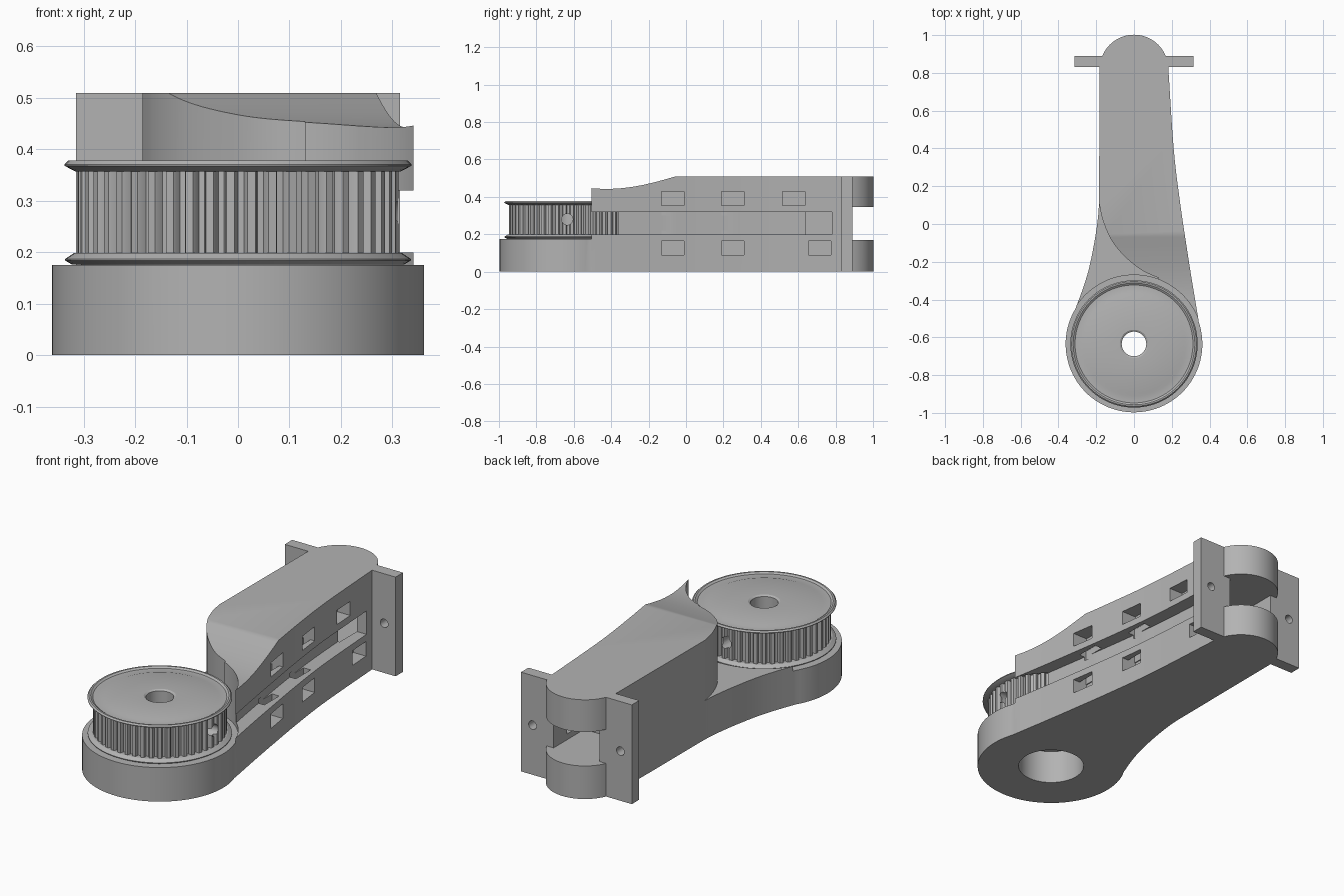
import bpy, bmesh, math
from mathutils import Vector

old = bpy.data.objects.get("Cube")
if old:
    bpy.data.objects.remove(old, do_unlink=True)

grey = bpy.data.materials.new("plain grey")
grey.use_nodes = True
grey.diffuse_color = (0.45, 0.45, 0.45, 1)
grey.node_tree.nodes["Principled BSDF"].inputs["Base Color"].default_value = (0.45, 0.45, 0.45, 1)

HUB_Y = -0.635


def finish(name, bm):
    bmesh.ops.recalc_face_normals(bm, faces=bm.faces[:])
    mesh = bpy.data.meshes.new(name)
    bm.to_mesh(mesh)
    bm.free()
    mesh.materials.append(grey)
    ob = bpy.data.objects.new(name, mesh)
    bpy.context.collection.objects.link(ob)
    return ob


def prism(name, outline, low, high, axis="Z"):
    """Extrude a 2D outline along Z (x, y), Y (x, z) or X (y, z)."""
    place = {"Z": lambda a, b, h: (a, b, h),
             "Y": lambda a, b, h: (a, h, b),
             "X": lambda a, b, h: (h, a, b)}[axis]
    bm = bmesh.new()
    ends = [[bm.verts.new(place(a, b, h)) for a, b in outline] for h in (low, high)]
    for ring in ends:
        bm.faces.new(ring)
    n = len(outline)
    for i in range(n):
        j = (i + 1) % n
        bm.faces.new((ends[0][i], ends[0][j], ends[1][j], ends[1][i]))
    return finish(name, bm)


def box(name, x0, x1, y0, y1, z0, z1):
    return prism(name, [(x0, y0), (x1, y0), (x1, y1), (x0, y1)], z0, z1)


def arc(cx, cy, r, start, end, steps):
    angles = [math.radians(start + (end - start) * i / steps) for i in range(steps + 1)]
    return [(cx + r * math.cos(a), cy + r * math.sin(a)) for a in angles]


def circle(cx, cy, r, steps=64):
    return arc(cx, cy, r, 0, 360, steps)[:-1]


def smooth_path(points, steps=5):
    """Catmull-Rom curve through the points."""
    p = [Vector(q) for q in points]
    p = [2 * p[0] - p[1]] + p + [2 * p[-1] - p[-2]]
    out = []
    for a, b, c, d in zip(p, p[1:], p[2:], p[3:]):
        for i in range(steps):
            t = i / steps
            v = 0.5 * (2 * b + (c - a) * t + (2 * a - 5 * b + 4 * c - d) * t ** 2
                       + (3 * b - a - 3 * c + d) * t ** 3)
            out.append((v.x, v.y))
    return out + [tuple(points[-1])]


def lathe(name, profile, steps=96):
    """Spin a closed (radius, z) profile around the pulley axis."""
    bm = bmesh.new()
    rings = []
    for i in range(steps):
        a = math.tau * i / steps
        rings.append([bm.verts.new((r * math.cos(a), HUB_Y + r * math.sin(a), z))
                      for r, z in profile])
    n = len(profile)
    for i in range(steps):
        here, there = rings[i], rings[(i + 1) % steps]
        for k in range(n):
            m = (k + 1) % n
            bm.faces.new((here[k], here[m], there[m], there[k]))
    return finish(name, bm)


def boolean(target, other, operation="DIFFERENCE"):
    mod = target.modifiers.new("cut", "BOOLEAN")
    mod.operation = operation
    mod.solver = "EXACT"
    mod.object = other
    bpy.context.view_layer.objects.active = target
    bpy.ops.object.modifier_apply(modifier=mod.name)
    bpy.data.objects.remove(other, do_unlink=True)


def shade(ob, degrees=28):
    bpy.ops.object.select_all(action="DESELECT")
    ob.select_set(True)
    bpy.context.view_layer.objects.active = ob
    bpy.ops.object.shade_smooth_by_angle(angle=math.radians(degrees))


# Arm body outline: round pulley seat, tapering sides, rounded far end
right_side = smooth_path([(0.342, -0.51), (0.31, -0.32), (0.28, -0.13),
                          (0.243, 0.12), (0.21, 0.4), (0.182, 0.82)])
left_side = smooth_path([(-0.185, 0.12), (-0.19, 0.04), (-0.207, -0.08), (-0.237, -0.23),
                         (-0.27, -0.34), (-0.307, -0.44)])
outline = (arc(0, HUB_Y, 0.362, 149, 379, 64) + right_side
           + arc(0, 0.82, 0.182, 0, 180, 40)[1:] + left_side)
arm = prism("arm_body", outline, 0, 0.51)

# Mounting lugs on both sides of the far end
for side in (-1, 1):
    x0, x1 = sorted((side * 0.13, side * 0.315))
    boolean(arm, box("lug", x0, x1, 0.83, 0.89, 0, 0.51), "UNION")

# Pulley clearance, and the front cleared above the seat
boolean(arm, prism("clearance", circle(0, HUB_Y, 0.365, 128), 0.175, 0.7))
boolean(arm, box("front_clearance", -0.6, 0.6, -1.2, -0.53, 0.175, 0.7))

# Swept wall on the closed side
sweep = smooth_path([(-0.187, 0.12), (-0.165, 0.02), (-0.125, -0.075), (-0.07, -0.15),
                     (0, -0.215), (0.06, -0.255), (0.13, -0.285)])
boolean(arm, prism("side_sweep", [(-0.5, 0.12)] + sweep + [(0.13, -0.6), (-0.5, -0.6)], 0.2, 0.7))

# Scooped top near the pulley
scoop = smooth_path([(-0.56, 0.451), (-0.45, 0.443), (-0.35, 0.446), (-0.25, 0.46),
                     (-0.15, 0.483), (-0.05, 0.511)])
boolean(arm, prism("top_scoop", scoop + [(-0.05, 0.7), (-0.56, 0.7)], -0.6, 0.6, "X"))


# Belt slot following the open side
def edge_x(y):
    for (xa, ya), (xb, yb) in zip(right_side, right_side[1:]):
        if ya <= y <= yb:
            return xa + (xb - xa) * (y - ya) / (yb - ya)
    return right_side[0][0]


stations = [-0.55 + 1.33 * i / 16 for i in range(17)]
slot = [(edge_x(y) - 0.072, y) for y in stations]
boolean(arm, prism("belt_slot", slot + [(0.6, 0.78), (0.6, -0.55)], 0.2, 0.32))

# Far-end cavity that opens to the slot and splits the rounded end
boolean(arm, box("end_cavity", -0.13, 0.13, 0.64, 1.2, 0.17, 0.345))
boolean(arm, box("end_split", -0.3, 0.3, 0.89, 1.2, 0.17, 0.345))
boolean(arm, box("end_opening", 0.05, 0.5, 0.64, 0.78, 0.2, 0.32))

# Strap windows, with short shafts into the slot
for z0, z1, starts in ((0.355, 0.428, (-0.13, 0.19, 0.515)), (0.09, 0.165, (-0.13, 0.19, 0.655))):
    for i, y0 in enumerate(starts):
        y1 = y0 + 0.12
        x = edge_x((y0 + y1) / 2)
        boolean(arm, box("window", x - 0.075, 0.6, y0, y1, z0, z1))
        if i < 2:
            s0, s1 = (0.3, 0.37) if z0 > 0.2 else (0.15, 0.22)
            boolean(arm, box("shaft", x - 0.07, x - 0.03, y0, y1, s0, s1))

# Lug screw holes and bearing seat
for side in (-1, 1):
    boolean(arm, prism("screw_hole", circle(side * 0.25, 0.255, 0.022, 24), 0.7, 1.0, "Y"))
boolean(arm, prism("bearing_seat", circle(0, HUB_Y, 0.16), -0.1, 0.3))
shade(arm)

# Toothed pulley drum
TEETH = 48
teeth = []
for i in range(TEETH):
    for part, r in ((0, 0.294), (0.3, 0.294), (0.38, 0.306), (0.46, 0.312), (0.84, 0.312), (0.92, 0.306)):
        a = math.tau * (i + part) / TEETH
        teeth.append((r * math.cos(a), HUB_Y + r * math.sin(a)))
drum = prism("pulley_drum", teeth, 0.19, 0.365)
boolean(drum, prism("bore", circle(0, HUB_Y, 0.065), 0, 0.6))

# Set screw holes through the drum
boolean(drum, prism("set_hole_side", circle(HUB_Y, 0.28, 0.03, 24), 0.04, 0.5, "X"))
boolean(drum, prism("set_hole_back", circle(0, 0.28, 0.03, 24), HUB_Y + 0.04, -0.2, "Y"))
shade(drum, 20)

# Pulley flanges
shade(lathe("lower_flange", [(0.065, 0.176), (0.322, 0.176), (0.336, 0.184), (0.336, 0.187),
                             (0.318, 0.199), (0.065, 0.199)]))
shade(lathe("upper_flange", [(0.065, 0.357), (0.316, 0.357), (0.337, 0.368), (0.337, 0.371),
                             (0.33, 0.378), (0.322, 0.378), (0.312, 0.371), (0.275, 0.371),
                             (0.26, 0.376), (0.075, 0.376), (0.065, 0.37)]))
